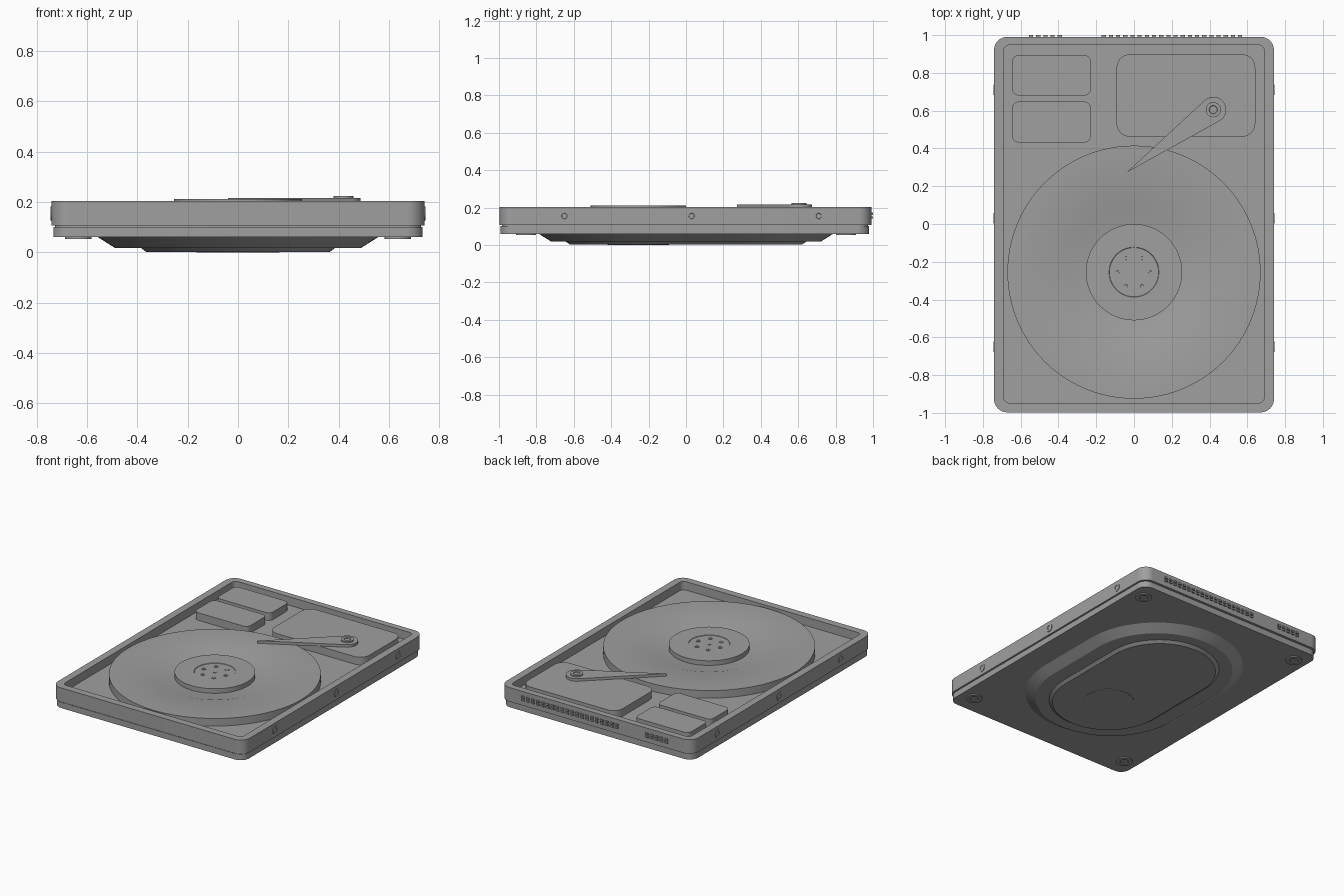
import bpy
import bmesh
from math import pi, cos, sin, atan2, acos, hypot, radians
from mathutils import Matrix

cube = bpy.data.objects.get("Cube")
if cube:
    bpy.data.objects.remove(cube, do_unlink=True)

GREY = (0.35, 0.35, 0.35, 1)
grey = bpy.data.materials.new("plain grey")
grey.use_nodes = True
grey.diffuse_color = GREY
grey.node_tree.nodes["Principled BSDF"].inputs["Base Color"].default_value = GREY


def rounded(cx, cy, hx, hy, r, n=12):
    """Rounded rectangle outline; r equal to a half size gives a capsule or circle."""
    pts = []
    for q, (sx, sy) in enumerate([(1, 1), (-1, 1), (-1, -1), (1, -1)]):
        for i in range(n + 1):
            a = (q + i / n) * pi / 2
            pts.append((cx + sx * (hx - r) + r * cos(a), cy + sy * (hy - r) + r * sin(a)))
    return pts


def circle(x, y, r, n=12):
    return rounded(x, y, r, r, r, n)


def loft(name, sections, matrix=None):
    """Skin a stack of (outline, z) sections and cap both ends."""
    bm = bmesh.new()
    rings = [[bm.verts.new((x, y, z)) for x, y in outline] for outline, z in sections]
    for low, high in zip(rings, rings[1:]):
        for i in range(len(low)):
            j = (i + 1) % len(low)
            bm.faces.new((low[i], low[j], high[j], high[i]))
    bm.faces.new(rings[0][::-1])
    bm.faces.new(rings[-1])
    bmesh.ops.remove_doubles(bm, verts=bm.verts, dist=0.00001)
    bmesh.ops.recalc_face_normals(bm, faces=bm.faces)
    if matrix:
        bm.transform(matrix)
    mesh = bpy.data.meshes.new(name)
    bm.to_mesh(mesh)
    bm.free()
    mesh.materials.append(grey)
    obj = bpy.data.objects.new(name, mesh)
    bpy.context.collection.objects.link(obj)
    bpy.ops.object.select_all(action="DESELECT")
    obj.select_set(True)
    bpy.context.view_layer.objects.active = obj
    bpy.ops.object.shade_smooth_by_angle(angle=radians(25))
    return obj


def box(name, x, y, z, hx, hy, hz):
    corners = [(x + hx, y + hy), (x - hx, y + hy), (x - hx, y - hy), (x + hx, y - hy)]
    loft(name, [(corners, z - hz), (corners, z + hz)])


def screw(name, r, h, matrix):
    """Screw head with a raised rim and a sunken socket."""
    loft(name, [(circle(0, 0, r), -0.002), (circle(0, 0, r), h),
                (circle(0, 0, r * 0.55), h), (circle(0, 0, r * 0.5), h * 0.3)], matrix)


# Casing: open tray above, slab below, thin shadow gap between
outer = rounded(0, -0.003, 0.741, 0.994, 0.07)
inner = rounded(0, 0, 0.69, 0.947, 0.03)
loft("tray", [(outer, 0.106), (outer, 0.204), (inner, 0.204), (inner, 0.145)])
loft("seam", [(rounded(0, -0.005, 0.728, 0.978, 0.06), z) for z in (0.098, 0.108)])
loft("base_slab", [(rounded(0, -0.006, 0.734, 0.985, 0.065), z) for z in (0.06, 0.101)])

# Platter with a dished centre, and the spindle hub
Y = -0.255
loft("platter", [(circle(0, Y, r, 24), z) for r, z in
                 [(0.67, 0.144), (0.67, 0.198), (0.39, 0.198), (0.33, 0.18)]])
loft("spindle_hub", [(circle(0, Y, r, 20), z) for r, z in
                     [(0.255, 0.175), (0.255, 0.212), (0.132, 0.212), (0.13, 0.209)]])
loft("spindle_pin", [(circle(0, Y, 0.012, 4), z) for z in (0.205, 0.212)])
for i in range(6):
    a = i * pi / 3
    screw("hub_screw", 0.015, 0.003, Matrix.Translation((0.085 * cos(a), Y + 0.085 * sin(a), 0.209)))

# Raised blocks inside the tray
for name, x, y, hx, hy, r in [("rear_block", -0.437, 0.787, 0.208, 0.107, 0.035),
                              ("middle_block", -0.437, 0.54, 0.208, 0.108, 0.035),
                              ("actuator_block", 0.275, 0.68, 0.367, 0.218, 0.07)]:
    loft(name, [(rounded(x, y, hx, hy, r), z) for z in (0.143, 0.198)])

# Pointed read arm with a round pivot end
tip, pivot, R = (-0.04, 0.272), (0.42, 0.605), 0.068
dx, dy = pivot[0] - tip[0], pivot[1] - tip[1]
back, spread = pi + atan2(dy, dx), acos(R / hypot(dx, dy))
arm = [tip]
for i in range(25):
    a = back + spread + (2 * pi - 2 * spread) * i / 24
    arm.append((pivot[0] + R * cos(a), pivot[1] + R * sin(a)))
loft("read_arm", [(arm, 0.197), (arm, 0.216)])
screw("pivot_screw", 0.04, 0.008, Matrix.Translation((*pivot, 0.216)))

# Stepped capsule bulge under the base
loft("bottom_bulge", [(rounded(0, 0, r, r + 0.23, r, 16), z) for r, z in
                      [(0.56, 0.062), (0.49, 0.018)]])
loft("bottom_plate", [(rounded(0, 0, r, r + 0.255, r, 16), z) for r, z in
                      [(0.39, 0.02), (0.365, 0.002)]])
loft("motor_boss", [(circle(0, Y, 0.165), z) for z in (0.004, 0)])

# Feet in the four corners
flip = Matrix.Rotation(pi, 4, "X")
for sx in (-1, 1):
    for sy in (-1, 1):
        screw("foot", 0.053, 0.007, Matrix.Translation((sx * 0.635, sy * 0.855, 0.06)) @ flip)

# Mounting screws along both long sides
for side in (-1, 1):
    for y in (-0.65, 0.03, 0.71):
        screw("side_screw", 0.028, 0.004,
              Matrix.Translation((side * 0.741, y, 0.155)) @ Matrix.Rotation(side * pi / 2, 4, "Y"))

# Connector pins on the back: one long double row and one short
for name, start, count in [("data_pin", -0.16, 20), ("power_pin", -0.545, 5)]:
    for i in range(count):
        for z in (0.147, 0.167):
            box(name, start + i * 0.038, 0.992, z, 0.011, 0.008, 0.006)
